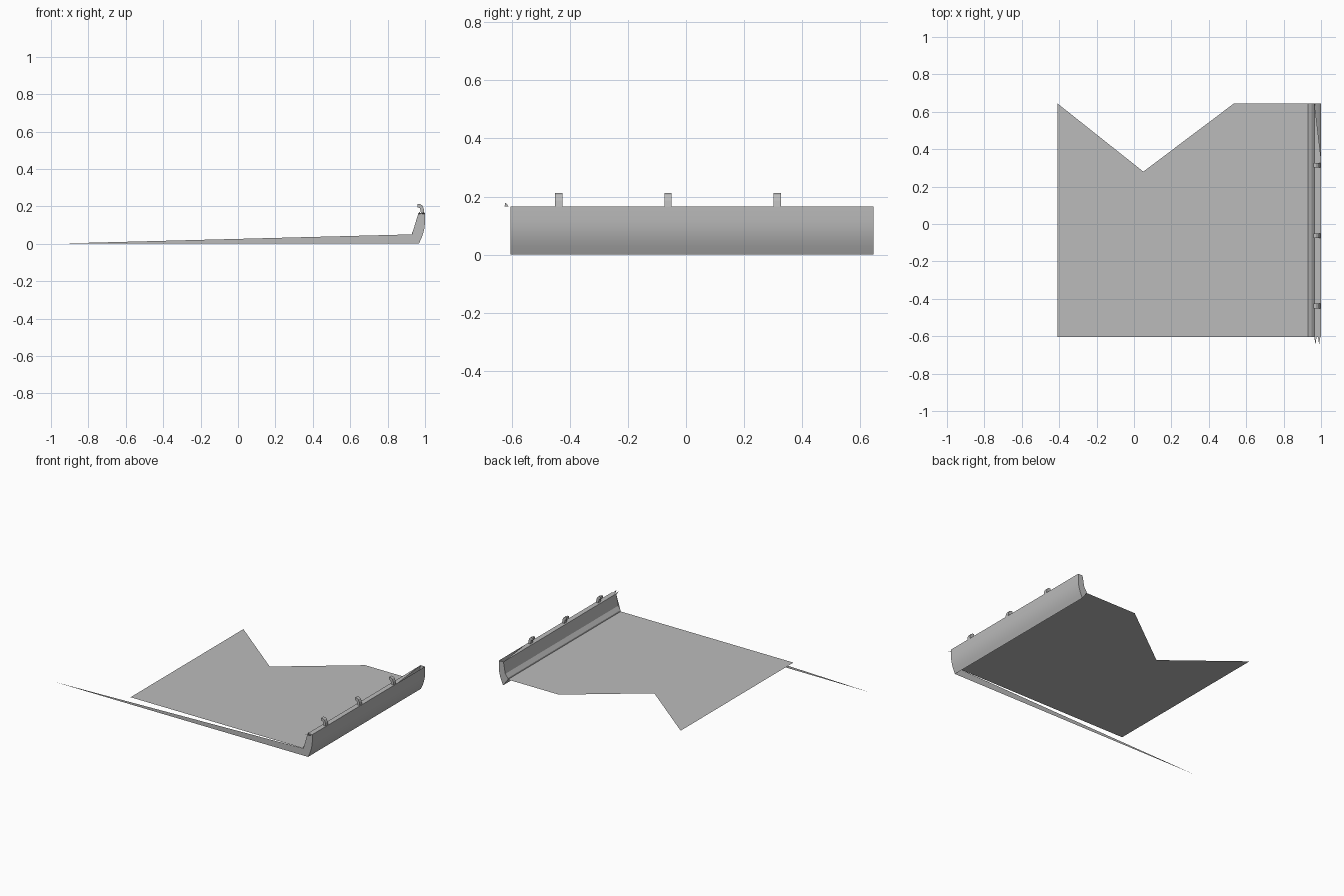
import bpy
from mathutils import Vector

cube = bpy.data.objects.get("Cube")
if cube:
    bpy.data.objects.remove(cube, do_unlink=True)

steel = bpy.data.materials.new("plain_grey")
steel.use_nodes = True
GREY = (0.5, 0.5, 0.5, 1)
steel.diffuse_color = GREY
steel.node_tree.nodes["Principled BSDF"].inputs["Base Color"].default_value = GREY

FRONT, BACK = -0.605, 0.645
FLOOR = 0.05
TOP = 0.165


def make(name, verts, faces, smooth=False):
    mesh = bpy.data.meshes.new(name)
    mesh.from_pydata(verts, [], faces)
    mesh.materials.append(steel)
    obj = bpy.data.objects.new(name, mesh)
    bpy.context.collection.objects.link(obj)
    if smooth:
        bpy.ops.object.select_all(action="DESELECT")
        obj.select_set(True)
        bpy.context.view_layer.objects.active = obj
        bpy.ops.object.shade_smooth_by_angle(angle=0.7)
    return obj


def panel(name, points):
    """One flat sheet."""
    return make(name, points, [list(range(len(points)))])


def band(name, profile, y0, y1, closed=False, smooth=False):
    """Sweep an (x, z) profile along y; closed profiles get end caps."""
    n = len(profile)
    verts = [(x, y, z) for y in (y0, y1) for x, z in profile]
    count = n if closed else n - 1
    faces = [(i, n + i, n + (i + 1) % n, (i + 1) % n) for i in range(count)]
    if closed:
        faces += [list(range(n)), list(range(2 * n - 1, n - 1, -1))]
    return make(name, verts, faces, smooth)


# Flat floor with a notched back edge
panel("floor_sheet", [(x, y, FLOOR) for x, y in [
    (-0.41, FRONT), (0.93, FRONT), (0.93, BACK),
    (0.535, BACK), (0.05, 0.28), (-0.41, BACK)]])

# Curved outer wall, from the bottom edge up
outer = [(0.967, 0), (0.98, 0.028), (0.99, 0.055), (0.997, 0.085),
         (1.0, 0.115), (1.0, TOP)]
band("outer_wall", outer[::-1], FRONT, BACK, smooth=True)

# Inner wall with a low step and sloped ledge
inner = [(0.93, FLOOR), (0.931, 0.06), (0.95, 0.085), (0.965, TOP)]
band("inner_wall", inner, FRONT, BACK)
band("bottom_strip", [outer[0], inner[0]], FRONT, BACK)

# Top face, cut short at the back
panel("top_strip", [(0.965, FRONT, TOP), (1.0, FRONT, TOP),
                    (1.0, 0.35, TOP), (0.965, BACK, TOP)])

# Thin tapering arm and end caps
end = [inner[0], outer[0]] + outer[1:] + [inner[-1]]
panel("front_end_cap", [(x, FRONT, z) for x, z in end])
panel("back_end_cap", [(x, BACK, z) for x, z in reversed([*outer, *inner[::-1]])])
panel("side_arm", [(-1, FRONT, 0), (0.967, FRONT, 0), (0.93, FRONT, FLOOR)])

# Small pointed tabs at the front corner
for x in (0.97, 0.99):
    panel("corner_tab", [(x - 0.006, FRONT, TOP - 0.005), (x + 0.006, FRONT, TOP - 0.005),
                         (x, -0.645, TOP + 0.005)])
panel("corner_spike", [(0.98, -0.622, 0.18), (0.98, -0.625, TOP), (0.98, -0.61, TOP)])

# Hooks along the top edge
hook = [(0.96, 0.195), (0.973, 0.19), (0.978, TOP), (0.996, TOP),
        (0.993, 0.187), (0.985, 0.205), (0.974, 0.212), (0.96, 0.212)]
for i in range(3):
    y = -0.438 + i * 0.376
    band("top_hook", hook, y - 0.0125, y + 0.0125, closed=True)
